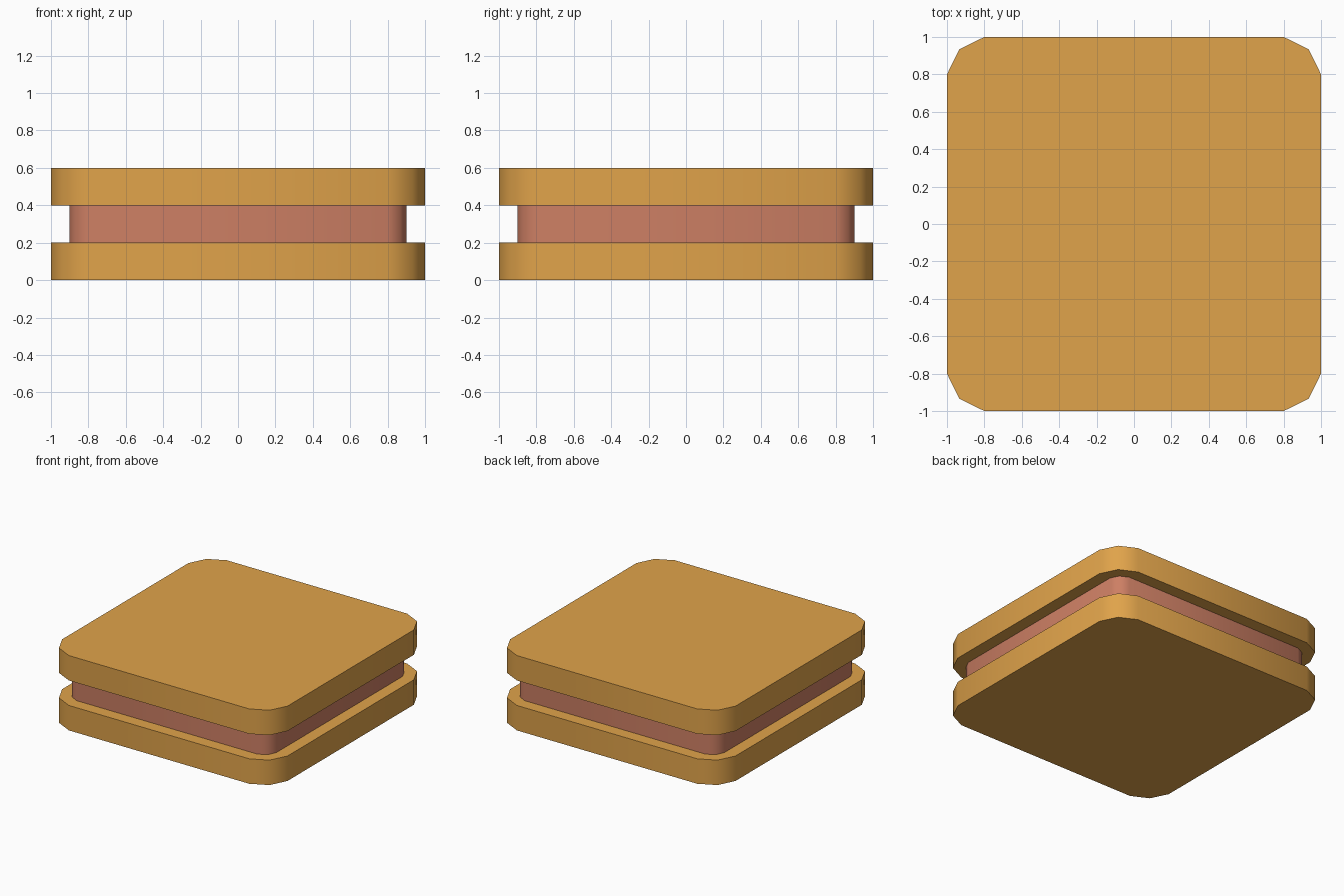
import bpy, bmesh, math

if "Cube" in bpy.data.objects:
    bpy.data.objects.remove(bpy.data.objects["Cube"])


def material(name, color):
    m = bpy.data.materials.new(name)
    m.diffuse_color = (*color, 1)
    m.use_nodes = True
    m.node_tree.nodes["Principled BSDF"].inputs["Base Color"].default_value = m.diffuse_color
    return m


def slab(name, half, radius, z0, z1, mat):
    """Square slab with two-segment rounded corners."""
    flat, mid = half - radius, half - radius * 0.33
    corner = [(half, flat), (mid, mid), (flat, half)]
    bm = bmesh.new()
    verts = []
    for i in range(4):  # turn the corner around the centre
        c, s = math.cos(i * math.pi / 2), math.sin(i * math.pi / 2)
        verts += [bm.verts.new((x * c - y * s, x * s + y * c, z0)) for x, y in corner]
    base = bm.faces.new(verts)
    top = bmesh.ops.extrude_face_region(bm, geom=[base], use_keep_orig=True)["geom"]
    for v in top:
        if isinstance(v, bmesh.types.BMVert):
            v.co.z = z1
    bmesh.ops.recalc_face_normals(bm, faces=bm.faces)
    # Smooth rounded sides, crisp rims
    for f in bm.faces:
        f.smooth = True
    for e in bm.edges:
        e.smooth = e.calc_face_angle(0) < math.radians(50)
    me = bpy.data.meshes.new(name)
    bm.to_mesh(me)
    bm.free()
    me.materials.append(mat)
    ob = bpy.data.objects.new(name, me)
    bpy.context.collection.objects.link(ob)
    return ob


biscuit = material("golden biscuit", (0.745, 0.366, 0.069))
filling = material("pink filling", (0.61, 0.212, 0.127))

# Two biscuits with a smaller filling between them
slab("bottom_biscuit", 1.0, 0.2, 0.0, 0.2, biscuit)
slab("filling", 0.9, 0.1, 0.2, 0.4, filling)
slab("top_biscuit", 1.0, 0.2, 0.4, 0.6, biscuit)
